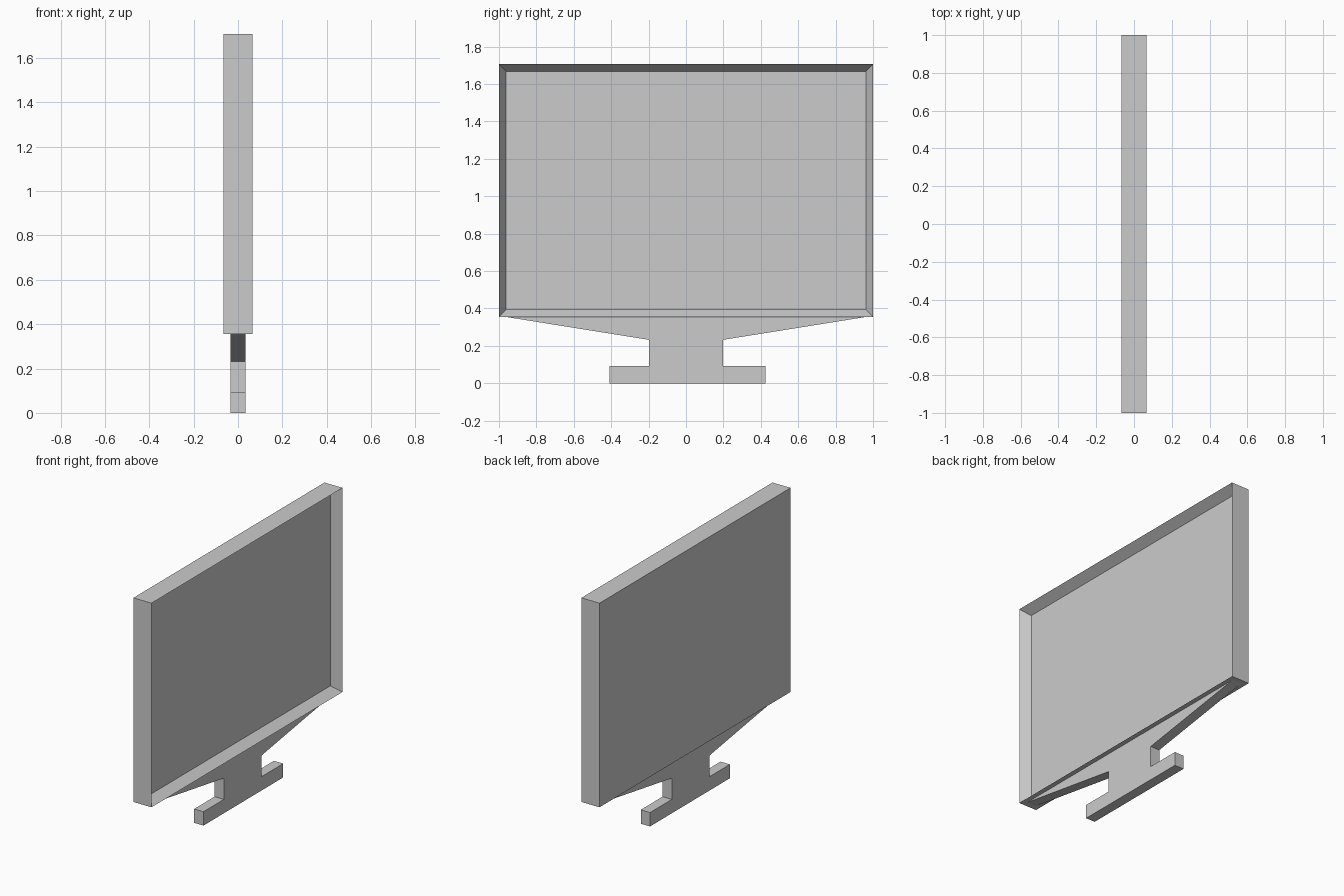
import bpy
import bmesh

cube = bpy.data.objects.get("Cube")
if cube:
    bpy.data.objects.remove(cube, do_unlink=True)

grey = bpy.data.materials.new("plain grey")
grey.use_nodes = True
colour = (0.6, 0.6, 0.6, 1)
grey.diffuse_color = colour
grey.node_tree.nodes["Principled BSDF"].inputs["Base Color"].default_value = colour


def slab(name, outline, x_back, x_front):
    """Extrude a (y, z) outline along x; return its object."""
    bm = bmesh.new()
    face = bm.faces.new([bm.verts.new((x_back, y, z)) for y, z in outline])
    new = bmesh.ops.extrude_face_region(bm, geom=[face])["geom"]
    verts = [v for v in new if isinstance(v, bmesh.types.BMVert)]
    bmesh.ops.translate(bm, verts=verts, vec=(x_front - x_back, 0, 0))
    bmesh.ops.recalc_face_normals(bm, faces=bm.faces)
    mesh = bpy.data.meshes.new(name)
    bm.to_mesh(mesh)
    bm.free()
    mesh.materials.append(grey)
    obj = bpy.data.objects.new(name, mesh)
    bpy.context.scene.collection.objects.link(obj)
    return obj


# Display housing
bottom, top = 0.355, 1.707
housing = slab("display_housing",
               [(-1, bottom), (1, bottom), (1, top), (-1, top)], -0.066, 0.066)

# Recessed screen, inset and pushed into the housing
bm = bmesh.new()
bm.from_mesh(housing.data)
screen = max(bm.faces, key=lambda f: f.calc_center_median().x)
bmesh.ops.inset_individual(bm, faces=[screen], thickness=0.055)
bmesh.ops.translate(bm, verts=screen.verts, vec=(-0.062, 0, 0))
bm.to_mesh(housing.data)
bm.free()

# Stand: foot, neck and sloping shoulders in one flat profile
slab("stand", [(-0.41, 0), (0.425, 0), (0.425, 0.092), (0.197, 0.092),
               (0.197, 0.232), (0.965, bottom), (-0.965, bottom),
               (-0.197, 0.232), (-0.197, 0.092), (-0.41, 0.092)],
     -0.034, 0.034)
